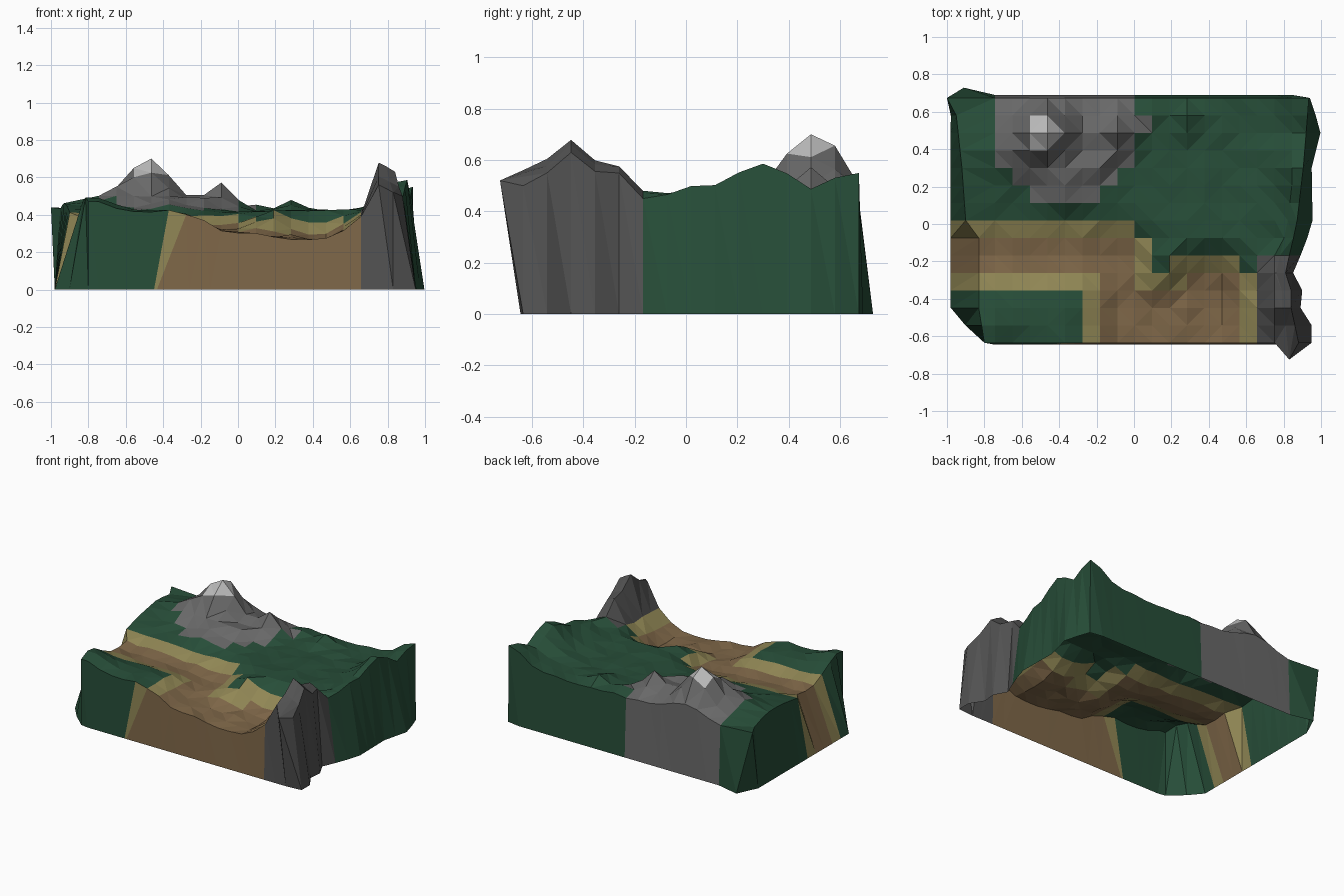
import bpy, math, random

if "Cube" in bpy.data.objects:
    bpy.data.objects.remove(bpy.data.objects["Cube"])

random.seed(4)
STEP = 0.0935
COLS, ROWS = 20, 15


def interp(pts, t):
    # Piecewise linear lookup
    if t <= pts[0][0]:
        return pts[0][1]
    for (a, u), (b, v) in zip(pts, pts[1:]):
        if t <= b:
            return u + (v - u) * (t - a) / (b - a)
    return pts[-1][1]


# Side outlines as x against y: terrain edge and foot of the skirt
LEFT_TOP = [(-.635, -.80), (-.45, -.83), (-.07, -.83), (.02, -.90), (.3, -.92), (.58, -.95), (.67, -1.0)]
LEFT_FOOT = [(-.635, -.80), (-.47, -.98), (.58, -.98), (.67, -.91)]
RIGHT_TOP = [(-.635, .88), (-.54, .86), (-.45, .84), (-.35, .84), (-.26, .81), (-.17, .83),
             (0, .87), (.3, .905), (.67, .935)]
RIGHT_FOOT = [(-.635, .95), (-.54, .95), (-.45, .89), (-.35, .90), (-.26, .85), (-.17, .89),
              (0, .955), (.3, .95), (.5, 1.0), (.67, .94)]
FLOOR = [(-.95, .37), (-.2, .335), (.1, .285), (.45, .265), (.7, .30)]
CREST = [(-.635, .56), (-.54, .605), (-.45, .68), (-.36, .60), (-.26, .575), (-.17, .48)]

# Hills: x, y, height, radius
HILLS = [(-.47, .50, .285, .165), (-.1, .49, .165, .10), (-.22, .3, .07, .09), (-.38, .2, .06, .10),
         (-.65, .38, .06, .11), (-.86, .36, .05, .22), (.28, .55, .06, .08), (.1, .6, .035, .07),
         (.90, .30, .165, .16), (.93, .66, .135, .14), (.88, .0, .065, .17), (-.8, -.55, .075, .15)]

# Valley strokes: start, end, half width
VALLEY = [(-1, -.165, -.1, -.165, .19), (-.09, -.25, -.03, -.8, .20),
          (.15, -.5, .4, -.8, .24), (.4, -.38, .42, -.8, .235)]


def valley_depth(x, y):
    best = -1
    for ax, ay, bx, by, r in VALLEY:
        dx, dy = bx - ax, by - ay
        t = max(0, min(1, ((x - ax) * dx + (y - ay) * dy) / (dx * dx + dy * dy)))
        best = max(best, r - math.hypot(x - ax - t * dx, y - ay - t * dy))
    return best


def height(x, y):
    if x > .7 and y < -.15:
        return interp(CREST, y) * (1 - max(0, x - .76) * .9)
    z = .42 + sum(h * math.exp(-((x - a) ** 2 + (y - b) ** 2) / r ** 2) for a, b, h, r in HILLS)
    c = max(0, min(1, (valley_depth(x, y) + .06) / .2))
    rough = .014 if .5 < z < .65 and x < 0 else .008
    return z * (1 - c) + interp(FLOOR, x) * c + random.uniform(-rough, rough)


def zone(x, y, z):
    if x > .65 and y < -.17:
        return "rock_spire"
    left = interp([(.1, -.47), (.3, -.75)], y)
    right = interp([(.11, -.28), (.2, -.1), (.4, 0), (.5, .1), (.6, .1), (.65, 0)], y)
    if y > .11 and left < x < right:
        return "mountain_rock"
    s = valley_depth(x, y)
    return "river_bed" if s > .085 else "sand_bank" if s > 0 else "forest_ground"


# Terrain grid
top = {}
for j in range(ROWS):
    y = .674 - STEP * j
    for i in range(COLS):
        xr = interp(RIGHT_TOP, y)
        x = -.744 + STEP * (i - 1)
        if i == 0:
            x = interp(LEFT_TOP, y)
        elif i == COLS - 1:
            x = xr
        elif i == COLS - 2:
            x = min(x, xr - .05)
        z = height(x, y)
        if j == 0 and i == 0:
            z = .44
        yy = y
        if j == ROWS - 1 and i == COLS - 2:      # overhanging nose of the spire
            yy, z = -.725, .52
        top[i, j] = (x, yy, z)

# Foot of the skirt on the ground
foot = {}
for (i, j), (x, y, z) in top.items():
    if i == 0:
        foot[i, j] = (interp(LEFT_FOOT, y), y + (.055 if j == 0 else 0), 0)
    elif i == COLS - 1:
        foot[i, j] = (interp(RIGHT_FOOT, y), y, 0)
    elif j == 0:
        foot[i, j] = (x, .69, 0)
    elif j == ROWS - 1:
        # front foot drifts to the left below the sand bank
        drift = interp([(-.75, 0), (-.38, -.07), (-.28, -.16), (-.19, -.08), (.2, 0)], x)
        foot[i, j] = (x + drift, -.645, 0)

# Sort faces into parts
parts = {}


def cell_zone(i, j):
    q = [top[i + a, j + b] for a in (0, 1) for b in (0, 1)]
    return zone(*[sum(p[k] for p in q) / 4 for k in range(3)])


def add(name, *pts):
    if name == "mountain_rock" and sum(p[2] for p in pts) / 3 > .62:
        name = "snow_cap"
    parts.setdefault(name, []).append(pts)


for j in range(ROWS - 1):
    for i in range(COLS - 1):
        a, b, c, d = top[i, j], top[i, j + 1], top[i + 1, j + 1], top[i + 1, j]
        name = cell_zone(i, j)
        if abs(a[2] - c[2]) < abs(b[2] - d[2]):
            add(name, a, b, c)
            add(name, a, c, d)
        else:
            add(name, a, b, d)
            add(name, b, c, d)


def wall(p, q, name):
    add(name, top[p], foot[p], foot[q])
    add(name, top[p], foot[q], top[q])


for j in range(ROWS - 1):
    wall((0, j), (0, j + 1), cell_zone(0, j))
    wall((COLS - 1, j + 1), (COLS - 1, j), cell_zone(COLS - 2, j))
for i in range(COLS - 1):
    wall((i + 1, 0), (i, 0), cell_zone(i, 0))
    x = top[i, ROWS - 1][0] + STEP / 2
    front = ("forest_ground" if x < -.38 else "sand_bank" if x < -.28
             else "river_bed" if x < .65 else "rock_spire")
    wall((i, ROWS - 1), (i + 1, ROWS - 1), front)

COLORS = {"forest_ground": (.02, .075, .04), "sand_bank": (.28, .24, .09), "river_bed": (.21, .135, .065),
          "mountain_rock": (.14, .14, .14), "snow_cap": (.5, .5, .5), "rock_spire": (.085, .085, .085)}

# One flat-shaded object per part
for name, faces in parts.items():
    index, polys = {}, []
    for f in faces:
        polys.append([index.setdefault(p, len(index)) for p in f])
    mesh = bpy.data.meshes.new(name)
    mesh.from_pydata(list(index), [], polys)
    mat = bpy.data.materials.new(name)
    mat.diffuse_color = (*COLORS[name], 1)
    mat.use_nodes = True
    mat.node_tree.nodes["Principled BSDF"].inputs["Base Color"].default_value = mat.diffuse_color
    mesh.materials.append(mat)
    bpy.context.collection.objects.link(bpy.data.objects.new(name, mesh))
